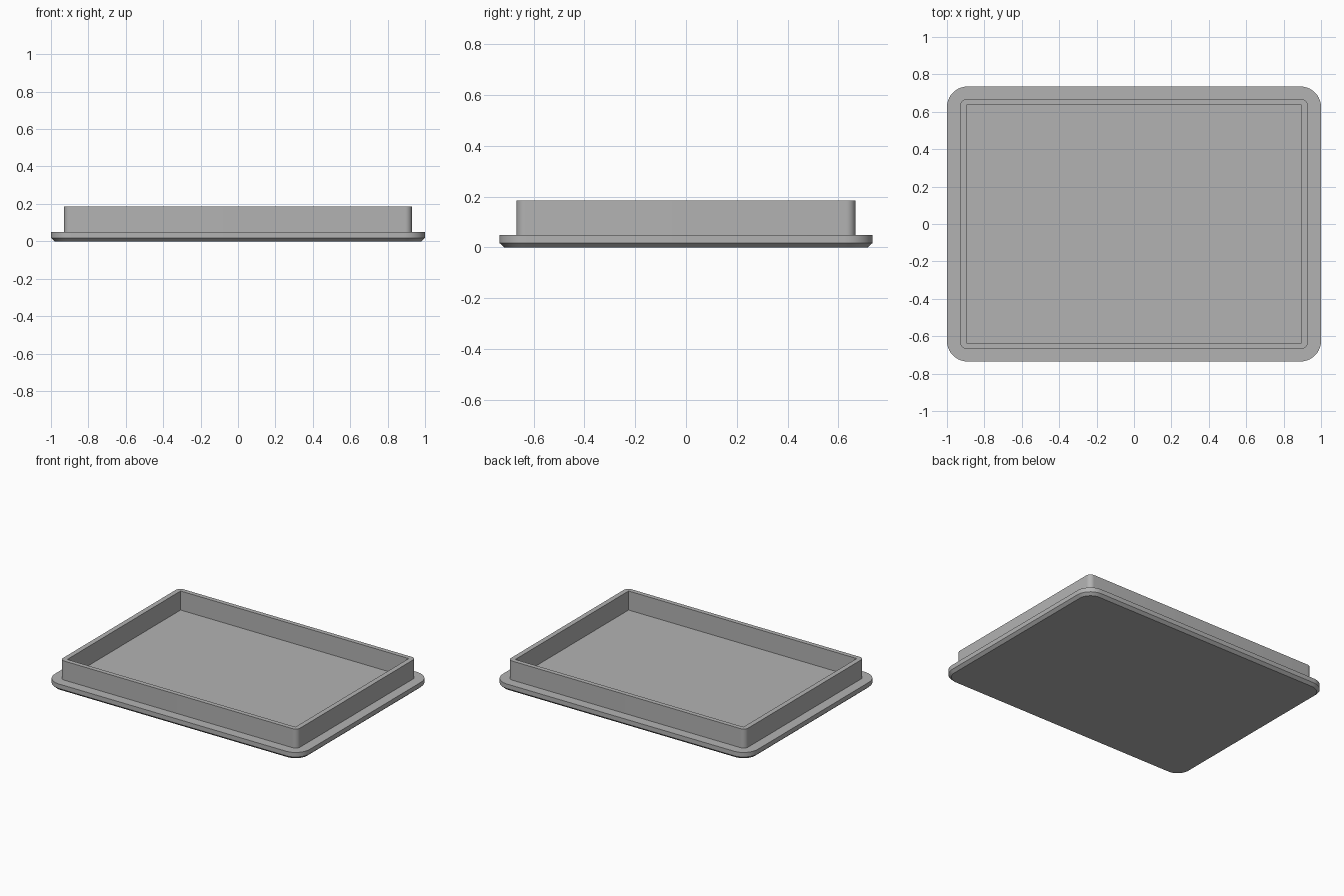
import bpy, bmesh, math

cube = bpy.data.objects.get("Cube")
if cube:
    bpy.data.objects.remove(cube, do_unlink=True)

grey = bpy.data.materials.new("plain grey")
grey.use_nodes = True
colour = (0.45, 0.45, 0.45, 1)
grey.diffuse_color = colour
grey.node_tree.nodes["Principled BSDF"].inputs["Base Color"].default_value = colour

CORNER_STEPS = 10


def rounded_ring(bm, half_x, half_y, radius, z):
    """Loop of vertices round a rectangle with rounded corners."""
    ring = []
    for corner, (sx, sy) in enumerate([(1, 1), (-1, 1), (-1, -1), (1, -1)]):
        for i in range(CORNER_STEPS + 1):
            a = math.pi / 2 * (corner + i / CORNER_STEPS)
            ring.append(bm.verts.new((sx * (half_x - radius) + radius * math.cos(a),
                                      sy * (half_y - radius) + radius * math.sin(a), z)))
    return ring


def lofted(name, sections):
    """Closed solid through successive rounded rectangles."""
    bm = bmesh.new()
    rings = [rounded_ring(bm, *s) for s in sections]
    for low, high in zip(rings, rings[1:]):
        for i in range(len(low)):
            j = (i + 1) % len(low)
            bm.faces.new((low[i], low[j], high[j], high[i]))
    bm.faces.new(rings[0][::-1])
    bm.faces.new(rings[-1])
    bmesh.ops.remove_doubles(bm, verts=bm.verts, dist=0.00001)
    bmesh.ops.recalc_face_normals(bm, faces=bm.faces)
    mesh = bpy.data.meshes.new(name)
    bm.to_mesh(mesh)
    bm.free()
    mesh.materials.append(grey)
    obj = bpy.data.objects.new(name, mesh)
    bpy.context.collection.objects.link(obj)
    bpy.ops.object.select_all(action="DESELECT")
    obj.select_set(True)
    bpy.context.view_layer.objects.active = obj
    bpy.ops.object.shade_smooth_by_angle(angle=math.radians(25))
    return obj


# Chamfered flange, upright wall and recessed floor in one continuous skin
lofted("tray_lid", [
    (0.98, 0.715, 0.09, 0),        # underside
    (1.0, 0.735, 0.11, 0.018),     # chamfer edge
    (1.0, 0.735, 0.11, 0.05),      # flange top
    (0.93, 0.667, 0.035, 0.05),    # wall foot
    (0.93, 0.667, 0.035, 0.185),   # wall top, outside
    (0.895, 0.635, 0, 0.185),      # wall top, inside
    (0.895, 0.635, 0, 0.05),       # floor
])
